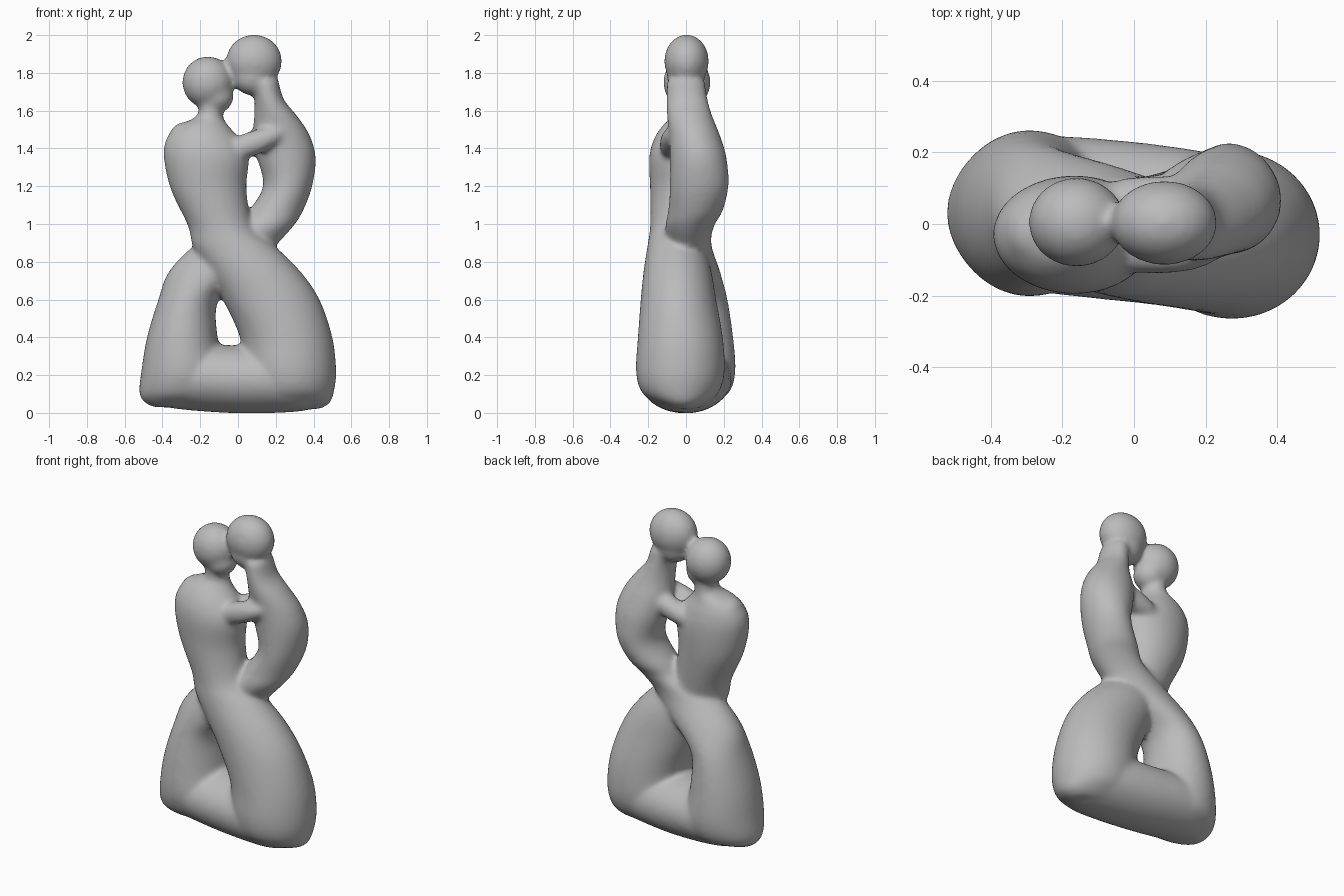
import bpy, bmesh, math
from mathutils import Vector, Matrix

stone = bpy.data.materials.new("grey stone")
stone.diffuse_color = (0.5, 0.5, 0.5, 1)
bm = bmesh.new()


def smooth_keys(keys, steps=5):
    """Catmull-Rom interpolation through section keys."""
    out = []
    for i in range(len(keys) - 1):
        p = [keys[max(0, min(len(keys) - 1, i + k))] for k in (-1, 0, 1, 2)]
        for s in range(steps):
            t = s / steps
            out.append([0.5 * (2 * b + (c - a) * t + (2 * a - 5 * b + 4 * c - d) * t * t
                               + (3 * b - a - 3 * c + d) * t ** 3) for a, b, c, d in zip(*p)])
    return out + [list(keys[-1])]


def loft(keys, along_x=False, sides=40):
    """Closed skin over ellipses (x, y, z, half width, half depth)."""
    rings = []
    for x, y, z, a, b in smooth_keys(keys):
        ring = []
        for i in range(sides):
            w = 2 * math.pi * i / sides
            u, v = a * math.cos(w), b * math.sin(w)
            ring.append(bm.verts.new((x, y + u, z + v) if along_x else (x + u, y + v, z)))
        rings.append(ring)
    for r, s in zip(rings, rings[1:]):
        for i in range(sides):
            j = (i + 1) % sides
            bm.faces.new((r[i], r[j], s[j], s[i]))
    bm.faces.new(rings[0][::-1])
    bm.faces.new(rings[-1])


def ball(centre, radii, tilt=0):
    m = Matrix.Translation(centre) @ Matrix.Rotation(tilt, 4, 'Y') @ Matrix.Diagonal((*radii, 1))
    bmesh.ops.create_uvsphere(bm, u_segments=40, v_segments=24, radius=1, matrix=m)


# left figure: skirt at the lower right, crossing in front, up to the neck
loft([(0.29, -0.01, 0.02, 0.14, 0.07), (0.28, -0.02, 0.05, 0.205, 0.135),
      (0.28, -0.03, 0.11, 0.228, 0.205), (0.275, -0.03, 0.22, 0.245, 0.235),
      (0.255, -0.03, 0.40, 0.245, 0.225), (0.175, -0.04, 0.60, 0.257, 0.20),
      (0.08, -0.045, 0.75, 0.25, 0.18), (-0.02, -0.05, 0.88, 0.22, 0.155),
      (-0.09, -0.04, 0.99, 0.175, 0.15), (-0.155, -0.03, 1.18, 0.20, 0.16),
      (-0.168, -0.03, 1.35, 0.225, 0.165), (-0.185, -0.025, 1.45, 0.195, 0.145),
      (-0.185, -0.015, 1.52, 0.135, 0.11), (-0.15, 0, 1.57, 0.07, 0.08),
      (-0.145, 0, 1.64, 0.065, 0.08)])
# left shoulder
ball((-0.285, -0.02, 1.44), (0.085, 0.10, 0.10))

# right figure: skirt at the lower left, crossing behind, up the curved back
loft([(-0.31, 0.01, 0.03, 0.14, 0.07), (-0.30, 0.02, 0.06, 0.20, 0.135),
      (-0.295, 0.03, 0.11, 0.228, 0.20), (-0.29, 0.03, 0.22, 0.222, 0.232),
      (-0.295, 0.03, 0.40, 0.187, 0.22), (-0.262, 0.03, 0.60, 0.16, 0.19),
      (-0.15, 0.02, 0.75, 0.215, 0.16), (-0.01, 0.01, 0.89, 0.215, 0.125),
      (0.135, 0.02, 0.99, 0.16, 0.13), (0.20, 0.05, 1.07, 0.145, 0.145),
      (0.263, 0.07, 1.20, 0.13, 0.155), (0.257, 0.065, 1.35, 0.155, 0.15),
      (0.23, 0.045, 1.47, 0.15, 0.135), (0.20, 0.02, 1.57, 0.115, 0.12),
      (0.165, 0.005, 1.66, 0.078, 0.11), (0.145, 0, 1.76, 0.07, 0.10)])

# embracing arms joining the two torsos, one on each side
for y, z in ((-0.075, 1.42), (0.07, 1.42)):
    ball((0.06, y, z), (0.20, 0.065, 0.065), -0.35)

# heads with jaws
ball((-0.16, 0.005, 1.75), (0.135, 0.125, 0.137))
ball((-0.115, 0, 1.675), (0.092, 0.095, 0.088))
ball((0.085, 0.003, 1.862), (0.148, 0.118, 0.141))
ball((0.075, 0, 1.775), (0.11, 0.10, 0.095), 0.3)
# touching noses
ball((-0.03, 0, 1.78), (0.035, 0.03, 0.03))

# rounded base bar joining the skirts
loft([(-0.42, 0.02, 0.18, 0.17, 0.14), (-0.3, 0.03, 0.19, 0.215, 0.172),
      (0, 0.005, 0.178, 0.225, 0.18), (0.3, -0.03, 0.18, 0.215, 0.175),
      (0.42, -0.02, 0.18, 0.17, 0.15)], along_x=True)

bmesh.ops.recalc_face_normals(bm, faces=bm.faces)
mesh = bpy.data.meshes.new("embracing_couple")
bm.to_mesh(mesh)
bm.free()
mesh.materials.append(stone)
obj = bpy.data.objects.new("embracing_couple", mesh)
bpy.context.collection.objects.link(obj)

# fuse all parts and soften the joints
remesh = obj.modifiers.new("fuse", 'REMESH')
remesh.mode = 'VOXEL'
remesh.voxel_size = 0.014
remesh.use_smooth_shade = True
soften = obj.modifiers.new("soften", 'SMOOTH')
soften.factor = 0.5
soften.iterations = 12
